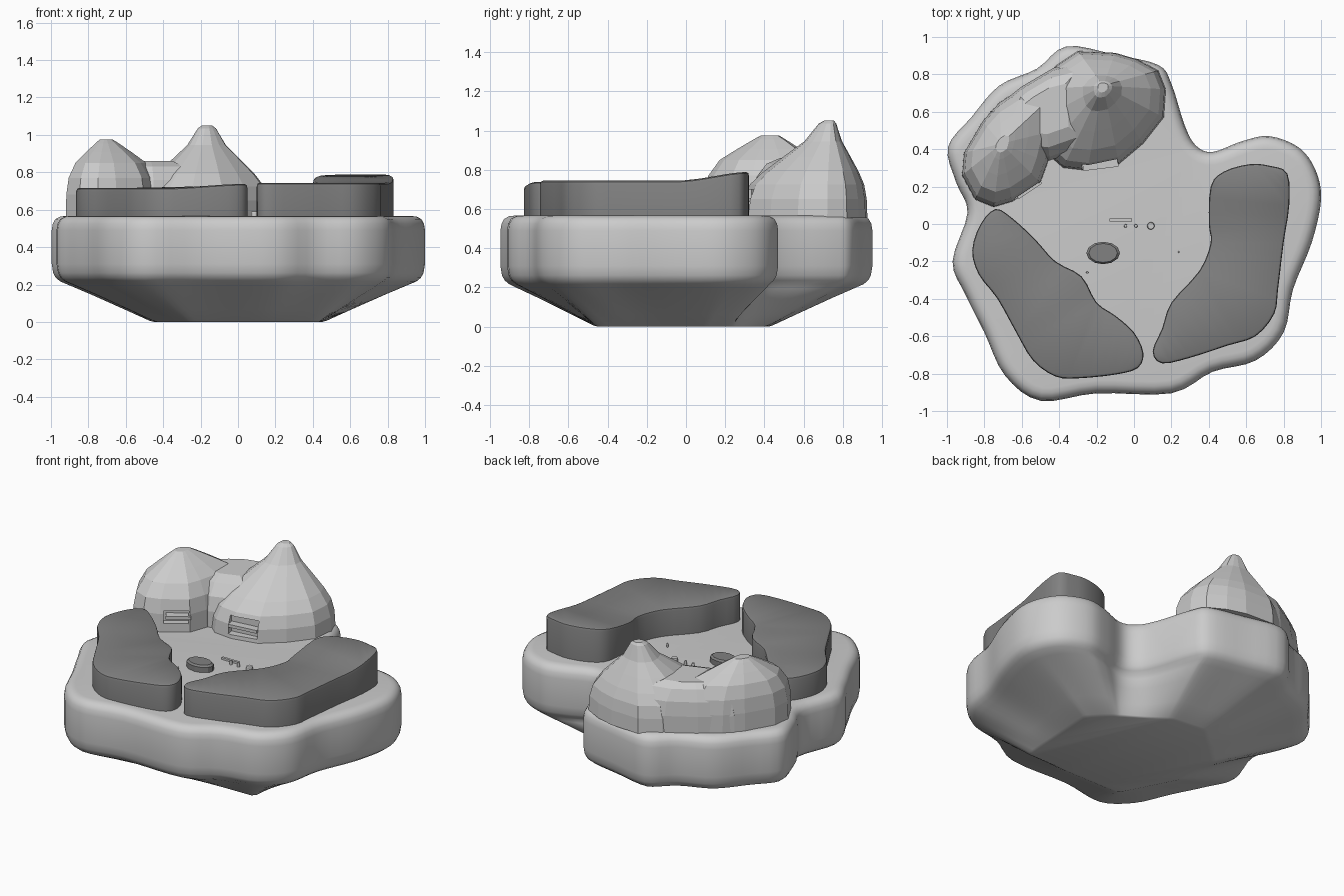
import bpy, bmesh, math
from mathutils import Vector

if "Cube" in bpy.data.objects:
    bpy.data.objects.remove(bpy.data.objects["Cube"])


def smooth_loop(pts, n):
    """Closed Catmull-Rom curve through the points."""
    p = [Vector(q) for q in pts]
    out, m = [], len(p)
    for i in range(m):
        a, b, c, d = p[i - 1], p[i], p[(i + 1) % m], p[(i + 2) % m]
        for k in range(n):
            t = k / n
            out.append(0.5 * (2 * b + (c - a) * t + (2 * a - 5 * b + 4 * c - d) * t * t
                              + (3 * b - a - 3 * c + d) * t ** 3))
    return out


def inset(loop, d):
    """Offset a counter-clockwise loop inwards."""
    res = []
    for i, p in enumerate(loop):
        t = (loop[(i + 1) % len(loop)] - loop[i - 1]).normalized()
        res.append(p + Vector((-t.y, t.x)) * d)
    return res


def loft(name, rings, smooth=None):
    """Skin a stack of closed rings and cap both ends."""
    bm = bmesh.new()
    vs = [[bm.verts.new(c) for c in r] for r in rings]
    n = len(vs[0])
    for a, b in zip(vs, vs[1:]):
        for i in range(n):
            j = (i + 1) % n
            bm.faces.new((a[i], a[j], b[j], b[i]))
    bm.faces.new(vs[0][::-1])
    top = bm.faces.new(vs[-1])
    bmesh.ops.recalc_face_normals(bm, faces=bm.faces)
    if smooth:
        bmesh.ops.triangulate(bm, faces=[top])
    me = bpy.data.meshes.new(name)
    bm.to_mesh(me)
    bm.free()
    ob = bpy.data.objects.new(name, me)
    bpy.context.collection.objects.link(ob)
    bpy.ops.object.select_all(action='DESELECT')
    ob.select_set(True)
    bpy.context.view_layer.objects.active = ob
    if smooth:
        bpy.ops.object.shade_smooth_by_angle(angle=math.radians(smooth))
    return ob


def boolean(ob, other, op):
    m = ob.modifiers.new(op, 'BOOLEAN')
    m.operation, m.object, m.solver = op, other, 'EXACT'
    bpy.context.view_layer.objects.active = ob
    bpy.ops.object.modifier_apply(modifier=m.name)
    bpy.data.objects.remove(other)


def box(name, loc, size, rot=0):
    bpy.ops.mesh.primitive_cube_add(size=1, location=loc, rotation=(0, 0, rot))
    ob = bpy.context.object
    ob.name, ob.scale = name, size
    return ob


def material(name, g):
    m = bpy.data.materials.new(name)
    m.diffuse_color = (g, g, g, 1)
    m.use_nodes = True
    m.node_tree.nodes["Principled BSDF"].inputs["Base Color"].default_value = m.diffuse_color
    return m


dark = material("dark_grey", .22)
pale = material("pale_grey", .75)

# Island base: rounded slab tapering to a small flat underside
shore = smooth_loop([
    (1.0, .13), (.97, .29), (.88, .41), (.72, .47), (.57, .44), (.42, .385), (.33, .42),
    (.27, .53), (.2, .75), (.13, .85), (-.1, .905), (-.36, .95), (-.52, .83), (-.72, .74),
    (-.87, .57), (-.995, .41), (-.95, .22), (-.89, .06), (-.97, -.2), (-.9, -.38),
    (-.8, -.58), (-.69, -.81), (-.5, -.945), (-.2, -.905), (.2, -.905), (.42, -.79),
    (.65, -.73), (.8, -.58), (.85, -.35), (.95, -.1)], 4)
foot = [Vector(p) for p in ((.43, -.45), (.45, .1), (.3, .25), (.05, .4), (-.18, .42),
                            (-.45, .18), (-.43, -.1), (-.25, -.45))]


def foot_point(p):
    """Where the ray from the centre through p leaves the underside polygon."""
    d, r = p.normalized(), 9
    for i, a in enumerate(foot):
        e = a - foot[i - 1]
        n = Vector((e.y, -e.x))
        if n.dot(d) > 1e-6:
            r = min(r, n.dot(a) / n.dot(d))
    return d * r


rings = []
edge = inset(shore, .035)
low_loop = [foot_point(p) for p in edge]
for t, z in ((0, 0), (.05, .007), (.3, .065), (.65, .145), (.88, .195)):
    rings.append([(*a.lerp(b, t), z) for a, b in zip(low_loop, edge)])
for d, z in ((.045, .217), (.022, .236), (.008, .262), (0, .31), (0, .49), (.006, .525),
             (.02, .55), (.045, .563), (.07, .566)):
    rings.append([(p.x, p.y, z) for p in inset(shore, d)])
loft("island_base", rings, 60)


# Raised plateaus on both sides, tops gently tilted
def plateau(name, pts, top):
    loop = smooth_loop(pts, 3)
    rows = [[(p.x, p.y, .555) for p in loop]]
    for d, dz in ((0, -.02), (.004, -.006), (.015, 0)):
        rows.append([(p.x, p.y, top(p) + dz) for p in inset(loop, d)])
    loft(name, rows, 40).data.materials.append(dark)


def ramp(v, a, b):
    t = max(0, min(1, (v - a) / (b - a)))
    return t * t * (3 - 2 * t)


plateau("left_plateau", [
    (-.74, .08), (-.82, 0), (-.865, -.14), (-.83, -.27), (-.73, -.4), (-.63, -.58),
    (-.54, -.73), (-.42, -.815), (-.3, -.825), (-.1, -.805), (.02, -.77), (.05, -.69),
    (0, -.58), (-.1, -.49), (-.2, -.42), (-.28, -.28), (-.42, -.2), (-.53, -.08),
    (-.65, .03)], lambda p: .716 + .022 * ramp(p.x, -.4, .05))
plateau("right_plateau", [
    (.62, .32), (.48, .28), (.41, .2), (.4, 0), (.41, -.1), (.35, -.25), (.2, -.42),
    (.15, -.56), (.1, -.68), (.15, -.745), (.3, -.715), (.5, -.65), (.65, -.6),
    (.75, -.48), (.77, -.35), (.8, -.1), (.83, .1), (.82, .27), (.73, .31)],
    lambda p: .744 + .045 * ramp(p.y, -.05, .33))


# Faceted twin-peaked hill
def peak(name, outline, centre, profile):
    c = Vector(centre)
    return loft(name, [[(*(c + (Vector(p) - c) * s), z) for p in outline] for s, z in profile])


hill = peak("rock_hill", [
    (.17, .72), (.13, .82), (.02, .88), (-.1, .915), (-.3, .925), (-.42, .845), (-.52, .72),
    (-.52, .55), (-.47, .38), (-.38, .3), (-.25, .285), (-.08, .32), (.05, .43), (.16, .57)],
    (-.165, .74), ((1, .555), (.98, .65), (.91, .725), (.76, .79), (.54, .865),
                   (.3, .945), (.14, 1.035), (.08, 1.05)))
low = peak("low_peak", [
    (-.75, .09), (-.65, .12), (-.5, .22), (-.46, .33), (-.42, .5), (-.42, .7), (-.58, .74),
    (-.72, .65), (-.81, .55), (-.91, .38), (-.92, .26), (-.85, .13)],
    (-.71, .43), ((1, .555), (.99, .68), (.93, .77), (.76, .85), (.5, .905), (.25, .955),
                  (.14, .975)))
saddle = peak("saddle", [
    (-.45, .34), (-.22, .42), (-.25, .88), (-.43, .835), (-.6, .735), (-.77, .6), (-.62, .36)],
    (-.48, .62), ((1, .555), (1, .67), (.93, .76), (.75, .83), (.5, .86)))
boolean(hill, low, 'UNION')
boolean(hill, saddle, 'UNION')
hill.data.materials.clear()
hill.data.materials.append(pale)

# Recessed openings in the hill front, each with a crossing ledge
for x, y, z, w, h, a in ((-.18, .3, .645, .19, .11, .12), (-.57, .175, .66, .15, .08, .59)):
    boolean(hill, box("cutter", (x, y, z), (w, .09, h), a), 'DIFFERENCE')
    box("opening_ledge", (x, y + .025, z), (w, .06, .02), a).data.materials.append(pale)


# Stone and small scattered bits in the middle
def pebble(name, x, y, rx, ry, h):
    ring = [(x + rx * math.cos(k * math.tau / 12), y + ry * math.sin(k * math.tau / 12))
            for k in range(12)]
    return peak(name, ring, (x, y), ((1, .56), (1, .566 + h * .75), (.85, .566 + h)))


pebble("centre_stone", -.165, -.155, .09, .06, .045).data.materials.append(dark)
box("small_plank", (-.07, .022, .572), (.12, .015, .014))
for x, y, r in ((-.045, -.01, .009), (.01, -.01, .009), (.09, -.01, .02),
                (.24, -.15, .006), (-.25, -.26, .006)):
    pebble("scattered_pebble", x, y, r, r, .025)
